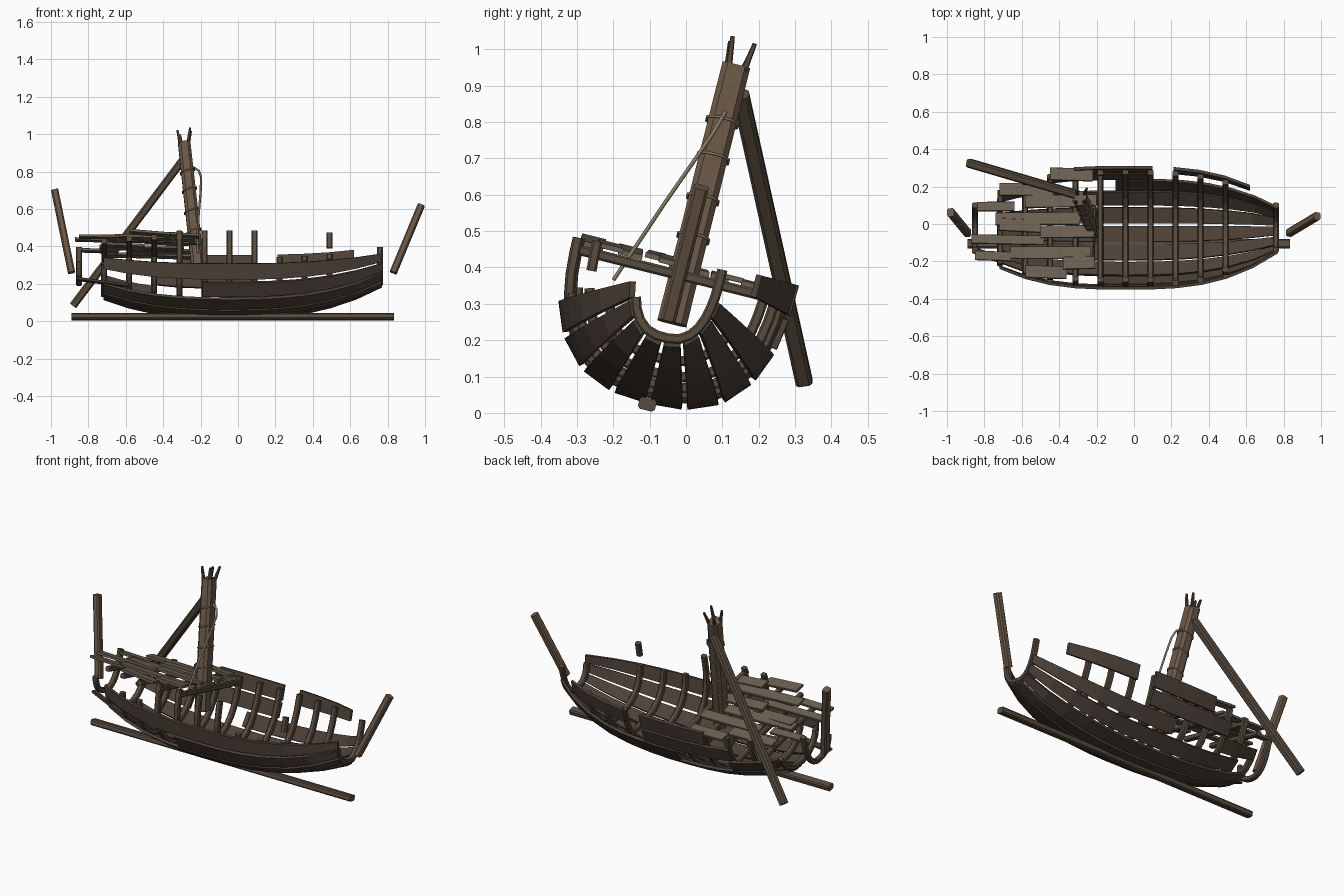
import bpy, bmesh, math, random
from mathutils import Vector, Matrix

if "Cube" in bpy.data.objects:
    bpy.data.objects.remove(bpy.data.objects["Cube"])

random.seed(4)
ROLL = math.radians(-14)
HULL = Matrix.Translation((0, -0.107, 0.022)) @ Matrix.Rotation(ROLL, 4, 'X')   # heeled-over wreck
WORLD = Matrix.Identity(4)
TOP = 0.425


def material(name, r, g, b):
    m = bpy.data.materials.new(name)
    m.diffuse_color = (r, g, b, 1)
    m.use_nodes = True
    m.node_tree.nodes["Principled BSDF"].inputs["Base Color"].default_value = m.diffuse_color
    return m


DARK = material("dark_wood", 0.075, 0.054, 0.04)
FRAME = material("frame_wood", 0.10, 0.072, 0.05)
MAST = material("mast_wood", 0.15, 0.10, 0.066)
DECK = material("grey_deck_wood", 0.15, 0.12, 0.085)
ROPE = material("rope", 0.24, 0.20, 0.13)


def add_mesh(name, rings, mat, xf):
    """Skin a list of equal vertex rings into a capped solid."""
    bm = bmesh.new()
    rows = [[bm.verts.new(xf @ Vector(p)) for p in ring] for ring in rings]
    n = len(rows[0])
    for a, b in zip(rows, rows[1:]):
        for i in range(n):
            j = (i + 1) % n
            bm.faces.new((a[i], a[j], b[j], b[i]))
    bm.faces.new(rows[0][::-1])
    bm.faces.new(rows[-1])
    bmesh.ops.recalc_face_normals(bm, faces=bm.faces)
    me = bpy.data.meshes.new(name)
    bm.to_mesh(me)
    bm.free()
    me.materials.append(mat)
    ob = bpy.data.objects.new(name, me)
    bpy.context.collection.objects.link(ob)
    return ob


def timber(name, path, side, w, h, mat, xf=HULL, ch=0.2, taper=1.0):
    """Chamfered rectangular timber swept along a path; w runs along 'side'."""
    path = [Vector(p) for p in path]
    side = Vector(side)
    a, b, c = w / 2, h / 2, min(w, h) * ch
    prof = [(a, b - c), (a - c, b), (c - a, b), (-a, b - c),
            (-a, c - b), (c - a, -b), (a - c, -b), (a, c - b)]
    rings = []
    for i, p in enumerate(path):
        t = (path[min(i + 1, len(path) - 1)] - path[max(i - 1, 0)]).normalized()
        n = t.cross(side).normalized()
        s = n.cross(t)
        k = 1 + (taper - 1) * i / (len(path) - 1)
        rings.append([p + s * x * k + n * y * k for x, y in prof])
    return add_mesh(name, rings, mat, xf)


def section(x, t):
    """Hull point (lateral, up) at station x; t = -1..1 by arc length from keel."""
    s = abs((x + 0.046) / 0.804)
    w, bot = 0.31 - 0.185 * s ** 3, 0.02 + 0.157 * s ** 2.5
    pts = []
    for i in range(61):
        a = math.pi / 2 * i / 60
        pts.append(Vector((w * math.sin(a) ** 0.75,
                           TOP - (TOP - bot) * max(math.cos(a), 0) ** 0.75)))
    goal = abs(t) * sum((q - p).length for p, q in zip(pts, pts[1:]))
    for p, q in zip(pts, pts[1:]):
        d = (q - p).length
        if goal <= d:
            break
        goal -= d
    r = p.lerp(q, min(goal / d, 1))
    return Vector((math.copysign(r.x, t), r.y))


def rib(name, x, t0, t1):
    n = max(2, round((t1 - t0) * 9))
    path = []
    for i in range(n + 1):
        p = section(x, t0 + (t1 - t0) * i / n)
        inward = (Vector((0, TOP)) - p).normalized() * 0.014
        path.append((x, p.x + inward.x, p.y + inward.y))
    timber(name, path, (1, 0, 0), 0.032, 0.028, FRAME)


def strake(name, side, k, x0, x1):
    """One hull plank following the hull surface, k counted up from the keel."""
    n = max(3, round((x1 - x0) / 0.13))
    rings = []
    for i in range(n + 1):
        x = x0 + (x1 - x0) * i / n
        a = section(x, side * (k + 0.07) / 6)
        b = section(x, side * (k + 0.95) / 6)
        d = (b - a).normalized()
        out = Vector((d.y, -d.x)) * side * 0.016
        rings.append([(x, q.x, q.y) for q in (a, b, b + out, a + out)])
    add_mesh(name, rings, DARK, HULL)


# Keel and end posts
timber("keel", [(-0.89, 0, 0.002), (0.835, 0, 0.002)], (0, 1, 0), 0.048, 0.034, FRAME)
timber("bow_post", [(0.83, 0, 0.245), (0.98, 0, 0.617)], (0, 1, 0), 0.042, 0.038, MAST)
timber("stern_post", [(-0.89, 0, 0.245), (-0.98, 0, 0.70)], (0, 1, 0), 0.045, 0.038, MAST)

# Ribs: station -> broken or whole extent on each side
step = 0.134
ends = [(-0.5, 1), (-0.55, 0.6), (-0.68, 0.95), (-0.7, 1), (-1, 1), (-1, 1), (-1, 1),
        (-1, 1), (-0.68, 1), (-0.66, 1), (-0.66, 1), None, (-0.5, 1)]
for i, e in enumerate(ends):
    if e:
        rib(f"rib_{i}", -0.85 + step * i, *e)
rib("broken_rib_top", 0.49, -1, -0.78)

# Hull planks, with missing stretches
planks = {
    -1: [(0, -0.72, 0.77), (1, -0.72, 0.77), (2, -0.19, 0.77), (3, -0.72, 0.77)],
    1: [(0, -0.72, 0.77), (1, -0.72, 0.77), (2, -0.6, 0.77), (3, -0.1, 0.77),
        (3, -0.72, -0.44), (4, -0.46, 0.1), (5, -0.32, 0.1), (5, 0.21, 0.62)],
}
for side, rows in planks.items():
    for i, (k, x0, x1) in enumerate(rows):
        strake(f"hull_plank_{'front' if side < 0 else 'back'}_{i}", side, k, x0, x1)

# Stern side stringer
timber("loose_stringer", [(-0.86, -0.08, 0.19), (-0.58, -0.17, 0.13)], (0, 1, 0), 0.035, 0.015, DARK)

# Deck beams
for i in (1, 2, 3, 4, 5):
    x = -0.85 + step * i
    w = section(x, 1).x
    timber(f"deck_beam_{i}", [(x, -w, 0.368), (x, w, 0.368)], (1, 0, 0), 0.03, 0.028, FRAME)

# Deck planks: x start, x end, lateral centre
boards = [(-0.84, -0.64, 0.11), (-0.72, -0.43, 0.205), (-0.45, -0.22, 0.28), (-0.58, -0.2, 0.14),
          (-0.74, -0.29, 0.045), (-0.87, -0.48, -0.08), (-0.66, -0.23, -0.145), (-0.85, -0.63, -0.17),
          (-0.58, -0.36, -0.255), (-0.38, -0.21, -0.2), (-0.72, -0.5, 0.0), (-0.5, -0.2, -0.03)]
for i, (x0, x1, u) in enumerate(boards):
    v0, v1 = 0.39 + random.uniform(0, 0.02), 0.39 + random.uniform(-0.003, 0.012)
    w = 0.05 if x0 < -0.8 else 0.068
    timber(f"deck_plank_{i}", [(x0, u + random.uniform(-.01, .01), v0), (x1, u, v1)],
           (0, 1, 0), w, 0.014, DECK, ch=0.1)

# Broken mast with splinters
foot, head = Vector((-0.21, 0.012, 0.235)), Vector((-0.288, 0.012, 0.965))
timber("mast", [foot, head], (0, 1, 0), 0.082, 0.07, MAST, ch=0.22, taper=0.95)
for i, (dx, dy, h) in enumerate([(-0.02, -0.02, 0.06), (0.018, -0.018, 0.075),
                                 (-0.012, 0.02, 0.05), (0.02, 0.022, 0.07)]):
    base = head + Vector((dx, dy, -0.02))
    timber(f"mast_splinter_{i}", [base, base + Vector((dx * 0.8, dy * 0.6, h + 0.02))],
           (0, 1, 0), 0.02, 0.018, FRAME, taper=0.6)

# Fallen yard leaning against the mast
timber("fallen_yard", [(-0.88, 0.325, 0.085), (-0.285, 0.15, 0.875)], (0, 1, 0),
       0.046, 0.042, FRAME, xf=WORLD)


def rope(name, pts, cyclic=False, xf=WORLD, r=0.005):
    cu = bpy.data.curves.new(name, 'CURVE')
    cu.dimensions = '3D'
    cu.bevel_depth, cu.bevel_resolution = r, 1
    sp = cu.splines.new('POLY')
    sp.points.add(len(pts) - 1)
    for q, p in zip(sp.points, pts):
        q.co = (*(xf @ Vector(p)), 1)
    sp.use_cyclic_u = cyclic
    cu.materials.append(ROPE)
    bpy.context.collection.objects.link(bpy.data.objects.new(name, cu))


# Rope lashings round the mast and the hanging line
for i, f in enumerate((0.33, 0.48, 0.64, 0.78)):
    c = foot.lerp(head, f)
    rope(f"mast_lashing_{i}", [c + Vector((0.037 * sx, 0.043 * sy, 0.012 * sx)) for sx, sy in
         ((1, .5), (.5, 1), (-.5, 1), (-1, .5), (-1, -.5), (-.5, -1), (.5, -1), (1, -.5))],
         True, HULL, 0.004)
rope("hanging_rope", [(-0.25, 0.11, 0.83), (-0.21, 0.095, 0.805), (-0.197, 0.075, 0.77),
                      (-0.2, 0.02, 0.69), (-0.21, -0.06, 0.575), (-0.215, -0.13, 0.47),
                      (-0.215, -0.2, 0.365)], r=0.006)
